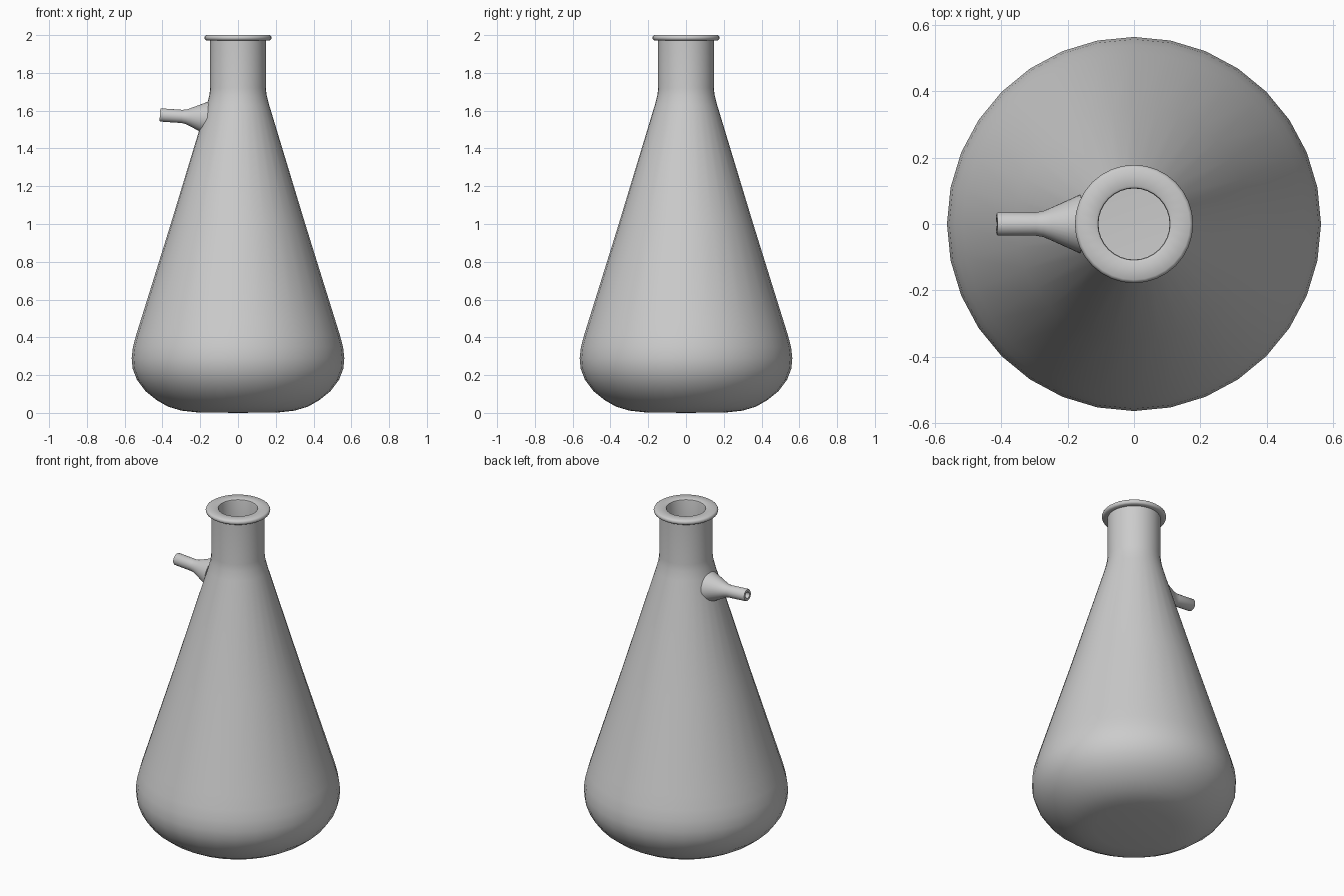
import bpy
import math
from mathutils import Matrix

SIDES = 32

default = bpy.data.objects.get("Cube")
if default:
    bpy.data.objects.remove(default, do_unlink=True)

# One pale grey for the whole vessel
grey = bpy.data.materials.new("pale_grey")
colour = (0.6, 0.6, 0.6, 1)
grey.diffuse_color = colour
grey.use_nodes = True
grey.node_tree.nodes["Principled BSDF"].inputs["Base Color"].default_value = colour


def lathe(name, profile, sides, matrix=Matrix(), closed=False):
    """Revolve (radius, height) points about z; zero radius makes a pole."""
    verts, faces, rings = [], [], []
    for r, z in profile:
        count = 1 if r == 0 else sides
        rings.append([len(verts) + i % count for i in range(sides)])
        for i in range(count):
            a = 2 * math.pi * i / sides
            verts.append((r * math.cos(a), r * math.sin(a), z))
    pairs = list(zip(rings, rings[1:]))
    if closed:
        pairs.append((rings[-1], rings[0]))
    for low, high in pairs:
        for i in range(sides):
            j = (i + 1) % sides
            face = [low[i], low[j], high[j], high[i]]
            faces.append(list(dict.fromkeys(face)))
    mesh = bpy.data.meshes.new(name)
    mesh.from_pydata(verts, [], faces)
    mesh.transform(matrix)
    mesh.materials.append(grey)
    obj = bpy.data.objects.new(name, mesh)
    bpy.context.collection.objects.link(obj)
    bpy.ops.object.select_all(action='DESELECT')
    obj.select_set(True)
    bpy.context.view_layer.objects.active = obj
    bpy.ops.object.shade_smooth_by_angle(angle=math.radians(40))
    return obj


# Body: rounded base, conical wall and neck outside, then back down inside
outer = [(0, 0), (0.22, 0.003), (0.30, 0.012), (0.37, 0.033), (0.43, 0.067),
         (0.49, 0.115), (0.535, 0.175), (0.558, 0.235), (0.563, 0.29),
         (0.556, 0.35), (0.54, 0.41), (0.515, 0.49), (0.356, 1.0),
         (0.165, 1.63), (0.152, 1.68), (0.147, 1.72), (0.147, 1.972)]
rim = [(0.168, 1.972), (0.175, 1.977), (0.178, 1.986), (0.175, 1.995),
       (0.168, 2.0), (0.116, 2.0), (0.109, 1.996), (0.107, 1.988)]
inner = [(0.107, 1.71), (0.125, 1.63), (0.316, 1.0), (0.475, 0.49),
         (0.515, 0.36), (0.52, 0.27), (0.49, 0.19), (0.42, 0.11),
         (0.32, 0.055), (0.22, 0.043), (0, 0.04)]
lathe("flask_body", outer + rim + inner, SIDES)

# Side arm: hollow flared tube pointing out to the right, tilted slightly up
arm = [(0.088, 0), (0.082, 0.015), (0.048, 0.09), (0.039, 0.112),
       (0.035, 0.135), (0.035, 0.248), (0.032, 0.252), (0.019, 0.252),
       (0.017, 0.248), (0.017, 0.0)]
tilt = Matrix.Rotation(math.radians(-86), 4, 'Y')
lathe("side_arm", arm, SIDES, Matrix.Translation((-0.162, 0, 1.56)) @ tilt, closed=True)
